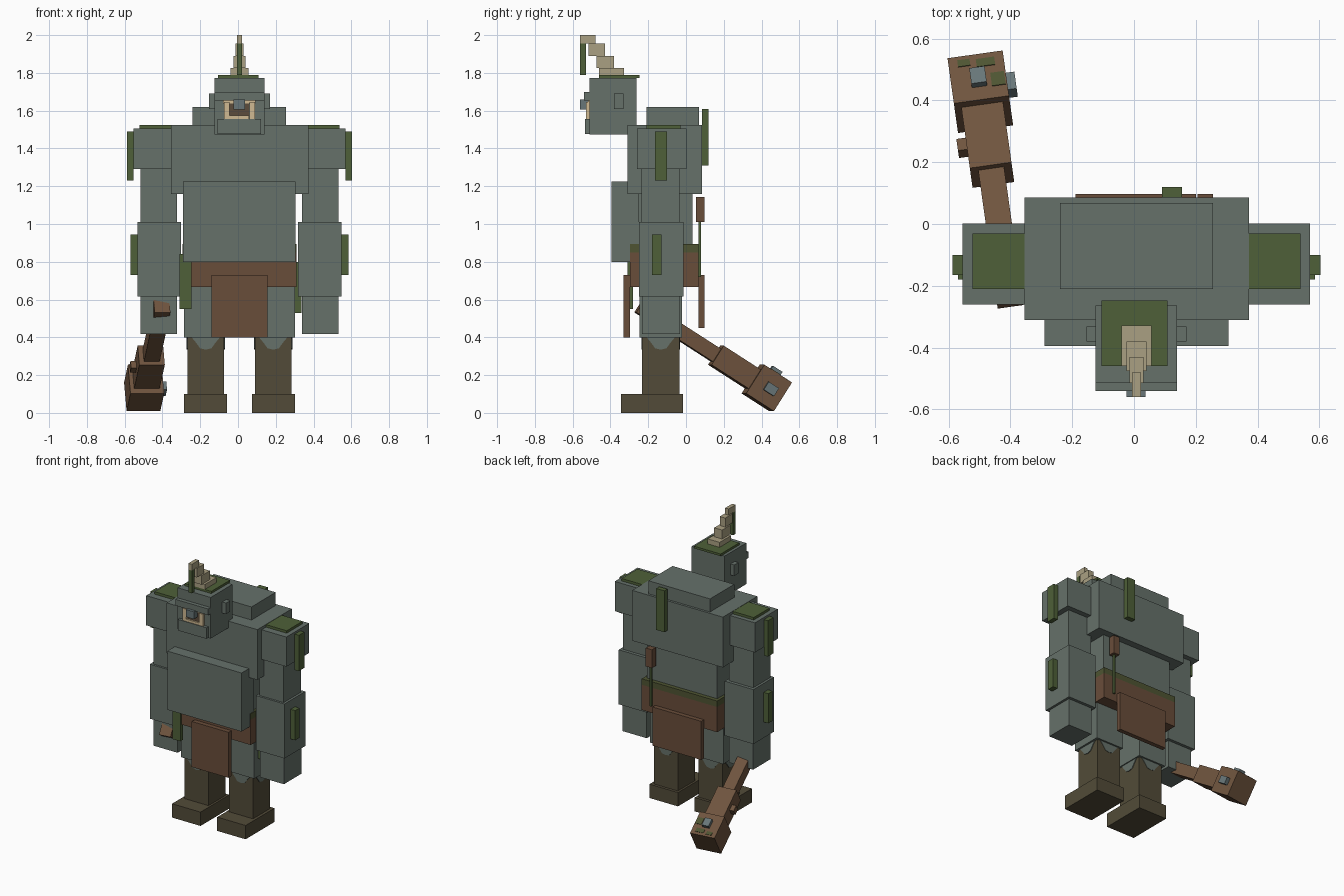
import bpy, bmesh, math
from mathutils import Matrix, Vector

if "Cube" in bpy.data.objects:
    bpy.data.objects.remove(bpy.data.objects["Cube"])


def mat(name, r, g, b):
    m = bpy.data.materials.new(name)
    lin = [((c / 255 + 0.055) / 1.055) ** 2.4 for c in (r, g, b)]
    m.diffuse_color = (*lin, 1)
    m.use_nodes = True
    m.node_tree.nodes["Principled BSDF"].inputs["Base Color"].default_value = m.diffuse_color
    return m


SKIN = mat("grey_skin", 102, 113, 106)
MOSS = mat("moss", 78, 96, 56)
BELT_MOSS = mat("dull_moss", 78, 84, 50)
LEATHER = mat("leather", 105, 77, 58)
WOOD = mat("wood", 111, 84, 62)
BOOT = mat("boot_hide", 82, 75, 56)
BONE = mat("horn_bone", 170, 160, 130)
TUSK = mat("tusk_ivory", 208, 186, 146)
STONE = mat("stone", 104, 118, 120)
MOUTH = mat("mouth_brown", 92, 76, 60)


def finish(name, bm, material, matrix=None):
    bmesh.ops.recalc_face_normals(bm, faces=bm.faces)
    me = bpy.data.meshes.new(name)
    bm.to_mesh(me)
    bm.free()
    me.materials.append(material)
    ob = bpy.data.objects.new(name, me)
    if matrix:
        ob.matrix_world = matrix
    bpy.context.collection.objects.link(ob)
    return ob


def box(name, material, x, y, z, matrix=None):
    """Box from (min, max) pairs on each axis."""
    bm = bmesh.new()
    bmesh.ops.create_cube(bm, size=1)
    for v in bm.verts:
        v.co = Vector([(a + b) / 2 + c * (b - a) for (a, b), c in zip((x, y, z), v.co)])
    return finish(name, bm, material, matrix)


MID = 0.008  # body centre line


def pair(name, material, x, y, z):
    """Two boxes mirrored about the body centre line."""
    box("right_" + name, material, (MID + x[0], MID + x[1]), y, z)
    box("left_" + name, material, (MID - x[1], MID - x[0]), y, z)


# Torso
box("chest", SKIN, (-0.355, 0.372), (-0.31, 0.085), (1.16, 1.525))
box("hump", SKIN, (-0.24, 0.255), (-0.21, 0.068), (1.5, 1.62))
box("waist", SKIN, (-0.275, 0.29), (-0.27, 0.035), (0.68, 1.2))
box("belly", SKIN, (-0.29, 0.305), (-0.395, -0.25), (0.8, 1.225))
box("back_vine", MOSS, (0.09, 0.155), (0.085, 0.12), (1.31, 1.61))

# Belt, flaps and hanging bits
box("belt", LEATHER, (-0.295, 0.31), (-0.297, 0.065), (0.667, 0.85))
box("belt_moss", BELT_MOSS, (-0.295, 0.31), (-0.297, 0.065), (0.85, 0.893))
box("front_flap", LEATHER, (-0.14, 0.155), (-0.33, -0.297), (0.4, 0.73))
box("back_flap", LEATHER, (-0.19, 0.2), (0.065, 0.097), (0.45, 0.73))
box("back_charm", LEATHER, (0.205, 0.255), (0.052, 0.097), (1.01, 1.143))
box("charm_stem", MOSS, (0.224, 0.238), (0.066, 0.08), (0.72, 1.01))
box("left_belt_vine", MOSS, (-0.31, -0.245), (-0.31, -0.28), (0.55, 0.84))
box("right_belt_vine", MOSS, (0.302, 0.335), (-0.2, -0.13), (0.53, 0.8))

# Arms
pair("shoulder", SKIN, (0.363, 0.562), (-0.26, 0.002), (1.29, 1.505))
pair("shoulder_moss", MOSS, (0.363, 0.53), (-0.21, -0.03), (1.505, 1.523))
pair("shoulder_vine", MOSS, (0.562, 0.595), (-0.165, -0.1), (1.23, 1.49))
pair("upper_arm", SKIN, (0.33, 0.523), (-0.235, -0.035), (1.0, 1.3))
pair("forearm", SKIN, (0.31, 0.54), (-0.25, -0.012), (0.615, 1.01))
pair("forearm_vine", MOSS, (0.54, 0.577), (-0.18, -0.13), (0.73, 0.945))
pair("hand", SKIN, (0.33, 0.523), (-0.232, -0.033), (0.417, 0.62))

# Legs
pair("thigh", SKIN, (0.07, 0.293), (-0.245, -0.02), (0.4, 0.7))
pair("shin", BOOT, (0.082, 0.275), (-0.232, -0.035), (0.09, 0.41))
pair("foot", BOOT, (0.067, 0.295), (-0.345, -0.015), (0.0, 0.1))


def scallop(name, centre, axis):
    """Rounded skin patch showing on two opposite sides of a shin."""
    bm = bmesh.new()
    outline = [(-0.075, 0.4), (-0.05, 0.37), (-0.03, 0.342), (0, 0.335),
               (0.03, 0.342), (0.05, 0.37), (0.075, 0.4)]
    half = 0.1015
    rings = []
    for d in (-half, half):
        rings.append([bm.verts.new((centre[0] + (t if axis == 1 else d),
                                    centre[1] + (d if axis == 1 else t), z))
                      for t, z in outline])
    bm.faces.new(rings[0])
    bm.faces.new(rings[1])
    n = len(outline)
    for i in range(n):
        j = (i + 1) % n
        bm.faces.new((rings[0][i], rings[0][j], rings[1][j], rings[1][i]))
    finish(name, bm, SKIN)


for side, s in (("right", 1), ("left", -1)):
    c = (MID + s * 0.1785, -0.1335)
    scallop(side + "_front_patch", c, 1)
    scallop(side + "_side_patch", c, 0)

# Head
box("head", SKIN, (-0.125, 0.139), (-0.512, -0.263), (1.475, 1.773))
box("brow", SKIN, (-0.125, 0.139), (-0.54, -0.5), (1.655, 1.7))
box("jaw", SKIN, (-0.108, 0.121), (-0.535, -0.5), (1.477, 1.557))
box("nose", STONE, (-0.025, 0.038), (-0.56, -0.5), (1.607, 1.66))
box("mouth", MOUTH, (-0.045, 0.058), (-0.518, -0.505), (1.574, 1.64))
box("upper_lip", TUSK, (-0.08, 0.093), (-0.52, -0.505), (1.638, 1.655))
box("lower_teeth", TUSK, (-0.045, 0.058), (-0.53, -0.505), (1.555, 1.574))
pair("tusk", TUSK, (0.052, 0.083), (-0.53, -0.505), (1.555, 1.645))
pair("ear", SKIN, (0.13, 0.162), (-0.38, -0.332), (1.61, 1.69))
box("head_moss", MOSS, (-0.105, 0.108), (-0.46, -0.247), (1.773, 1.789))

# Stepped horn: half width, back, front, bottom, top
for i, (w, y0, y1, z0, z1) in enumerate([
        (0.048, -0.46, -0.328, 1.785, 1.825), (0.032, -0.475, -0.38, 1.825, 1.89),
        (0.022, -0.515, -0.43, 1.89, 1.955), (0.014, -0.56, -0.48, 1.955, 2.0)]):
    box(f"horn_step_{i + 1}", BONE, (MID - w, MID + w), (y0, y1), (z0, z1))
box("horn_vine", MOSS, (MID - 0.014, MID + 0.014), (-0.56, -0.53), (1.79, 1.955))

# Club, built along its own y axis from the centre of its head
CLUB = (Matrix.Translation((-0.498, 0.434, 0.128)) @ Matrix.Rotation(math.radians(8), 4, 'Z')
        @ Matrix.Rotation(math.radians(-32.5), 4, 'X'))


def club(name, material, x, y, z):
    box("club_" + name, material, x, y, z, CLUB)


club("handle", WOOD, (-0.042, 0.042), (-0.815, -0.3), (-0.04, 0.04))
club("neck", WOOD, (-0.068, 0.068), (-0.33, -0.05), (-0.06, 0.06))
club("head", WOOD, (-0.09, 0.09), (-0.095, 0.08), (-0.09, 0.09))
club("top_stud", STONE, (-0.025, 0.025), (-0.045, 0.015), (0.08, 0.115))
club("side_stud", STONE, (0.08, 0.118), (-0.03, 0.035), (-0.025, 0.025))
club("neck_peg", WOOD, (-0.098, -0.06), (-0.235, -0.19), (-0.02, 0.025))
for i, (x0, x1, y0, y1) in enumerate([(-0.06, -0.02, 0.04, 0.065), (0.0, 0.06, 0.03, 0.06),
                                      (0.04, 0.085, -0.05, 0.0)]):
    club(f"moss_patch_{i + 1}", BELT_MOSS, (x0, x1), (y0, y1), (0.088, 0.093))
